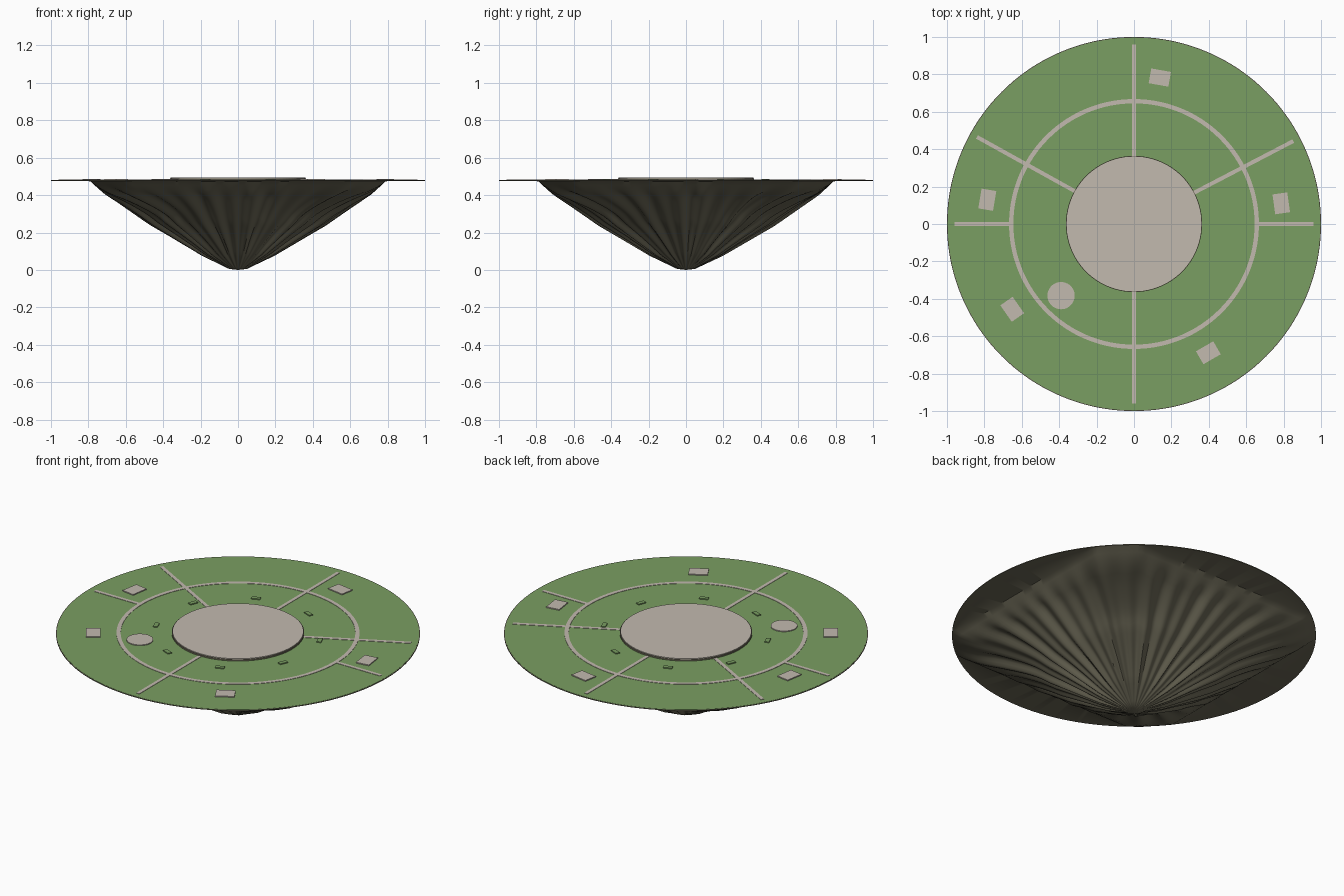
import bpy, bmesh, math
from math import cos, sin, pi, radians

cube = bpy.data.objects.get("Cube")
if cube:
    bpy.data.objects.remove(cube, do_unlink=True)

TOP = 0.481  # height of the lawn


def material(name, rgb):
    mat = bpy.data.materials.new(name)
    mat.use_nodes = True
    colour = (*rgb, 1)
    mat.diffuse_color = colour
    mat.node_tree.nodes["Principled BSDF"].inputs["Base Color"].default_value = colour
    return mat


grass = material("grass_green", (0.195, 0.342, 0.122))
stone = material("pale_stone", (0.54, 0.49, 0.43))
rock = material("dark_rock", (0.15, 0.14, 0.095))


def finish(name, bm, mat):
    bmesh.ops.recalc_face_normals(bm, faces=bm.faces)
    mesh = bpy.data.meshes.new(name)
    bm.to_mesh(mesh)
    bm.free()
    mesh.materials.append(mat)
    obj = bpy.data.objects.new(name, mesh)
    bpy.context.collection.objects.link(obj)
    return obj


def disc(name, radius, bottom, top, mat, centre=(0, 0), sides=96):
    bm = bmesh.new()
    bmesh.ops.create_cone(bm, cap_ends=True, segments=sides, radius1=radius,
                          radius2=radius, depth=top - bottom)
    bmesh.ops.translate(bm, verts=bm.verts, vec=(*centre, (top + bottom) / 2))
    return finish(name, bm, mat)


def slab(name, distance, angle, length, width, height, mat):
    """Box lying on the lawn, length pointing away from the centre."""
    bm = bmesh.new()
    bmesh.ops.create_cube(bm, size=1)
    bmesh.ops.scale(bm, verts=bm.verts, vec=(length, width, height))
    obj = finish(name, bm, mat)
    a = radians(angle)
    obj.location = (distance * cos(a), distance * sin(a), TOP + height / 2)
    obj.rotation_euler.z = a
    return obj


def smoothstep(a, b, x):
    t = min(1, max(0, (x - a) / (b - a)))
    return t * t * (3 - 2 * t)


# Folded rock underside: round at the tip, nearly square where it meets the rim
PROFILE = [(0, 0), (0.06, 0.005), (0.25, 0.075), (0.6, 0.235), (0.9, 0.4), (1, 0.474)]


def profile_height(u):
    for (u0, z0), (u1, z1) in zip(PROFILE, PROFILE[1:]):
        if u <= u1:
            return z0 + (z1 - z0) * (u - u0) / (u1 - u0)
    return PROFILE[-1][1]


def rock_point(u, a):
    square = min(0.995, 0.79 / max(abs(cos(a)), abs(sin(a))))
    flare = smoothstep(0.65, 1, u)
    r = u * (0.79 * (1 - flare) + square * flare)
    fold = 0.5 + 0.3 * sin(36 * a) + 0.2 * sin(23 * a + 1)
    window = smoothstep(0.0, 0.5, u) * (1 - smoothstep(0.82, 1, u))
    return r * cos(a), r * sin(a), profile_height(u) + 0.035 * fold * window


SEGMENTS, RINGS = 288, 32
bm = bmesh.new()
tip = bm.verts.new((0, 0, 0))
rings = []
for k in range(1, RINGS + 1):
    rings.append([bm.verts.new(rock_point(k / RINGS, 2 * pi * i / SEGMENTS))
                  for i in range(SEGMENTS)])
for z in (0.476, 0.48):
    rings.append([bm.verts.new((cos(2 * pi * i / SEGMENTS), sin(2 * pi * i / SEGMENTS), z))
                  for i in range(SEGMENTS)])
for i in range(SEGMENTS):
    j = (i + 1) % SEGMENTS
    bm.faces.new((tip, rings[0][j], rings[0][i]))
    for low, high in zip(rings, rings[1:]):
        bm.faces.new((low[i], low[j], high[j], high[i]))
bm.faces.new(rings[-1])
underside = finish("rock_underside", bm, rock)
bpy.ops.object.select_all(action='DESELECT')
underside.select_set(True)
bpy.context.view_layer.objects.active = underside
bpy.ops.object.shade_smooth_by_angle(angle=radians(40))

# Lawn
disc("lawn", 0.996, 0.477, TOP, grass, sides=192)

# Central plaza on a dark plinth
disc("plaza_plinth", 0.364, TOP - 0.002, 0.490, rock)
disc("plaza", 0.36, 0.485, 0.494, stone)

# Round pad
disc("round_pad", 0.073, TOP - 0.002, TOP + 0.005, stone, (-0.39, -0.383), 48)

# Ring path
bm = bmesh.new()
loops = []
for r, z in ((0.645, TOP - 0.001), (0.645, TOP + 0.002), (0.668, TOP + 0.002), (0.668, TOP - 0.001)):
    loops.append([bm.verts.new((r * cos(2 * pi * i / 128), r * sin(2 * pi * i / 128), z))
                  for i in range(128)])
for n in range(4):
    a, b = loops[n], loops[(n + 1) % 4]
    for i in range(128):
        j = (i + 1) % 128
        bm.faces.new((a[i], a[j], b[j], b[i]))
finish("ring_path", bm, stone)

# Straight paths: angle and inner end
for angle, start in ((0, 0.66), (27.5, 0.36), (90, 0.36), (151, 0.36), (180, 0.66), (270, 0.36)):
    slab("straight_path", (start + 0.96) / 2, angle, 0.96 - start, 0.021, 0.002, stone)

# Building pads near the rim
for angle in (8, 80, 170.6, 215, 300):
    slab("building_pad", 0.795, angle, 0.08, 0.107, 0.006, stone)

# Low turf beds around the plaza
for k in range(8):
    slab("turf_bed", 0.46, 22.5 + 45 * k, 0.025, 0.05, 0.006, grass)
